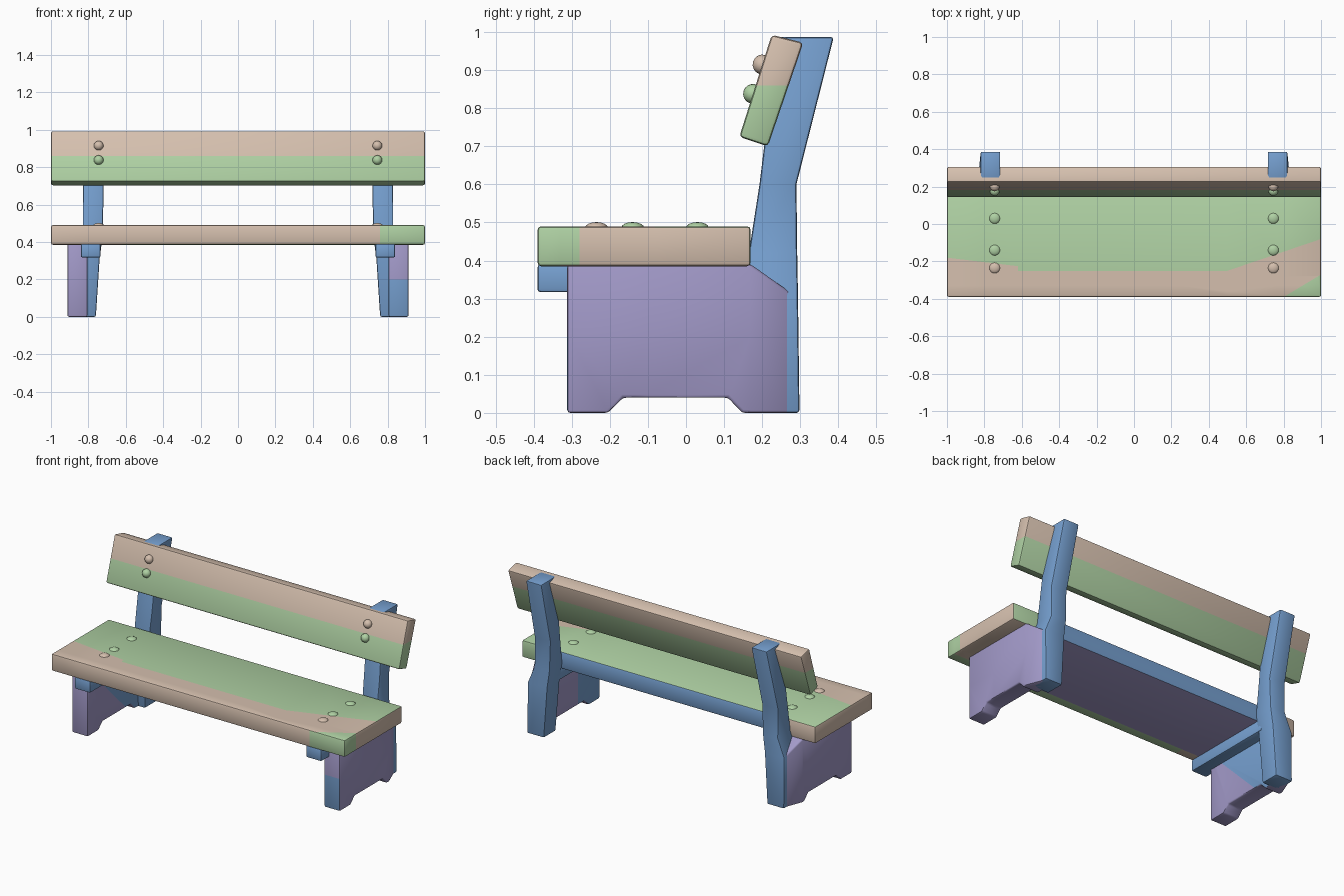
import bpy, bmesh, math
from mathutils import Vector

if "Cube" in bpy.data.objects:
    bpy.data.objects.remove(bpy.data.objects["Cube"])

TAN, GREEN, BLUE, PURPLE = range(4)


def material(name, rgb):
    mat = bpy.data.materials.new(name)
    mat.use_nodes = True
    colour = (*rgb, 1)
    mat.diffuse_color = colour
    mat.node_tree.nodes["Principled BSDF"].inputs["Base Color"].default_value = colour
    return mat


MATS = [material("tan wood", (0.66, 0.52, 0.42)),
        material("pale green", (0.43, 0.64, 0.37)),
        material("blue", (0.18, 0.35, 0.63)),
        material("lilac", (0.36, 0.32, 0.58))]


def cut(bm, co, no):
    geom = bm.verts[:] + bm.edges[:] + bm.faces[:]
    bmesh.ops.bisect_plane(bm, geom=geom, plane_co=co, plane_no=no, dist=1e-5)


def soften(bm, width):
    bm.normal_update()
    edges = [e for e in bm.edges if e.calc_face_angle(0) > math.radians(25)]
    bmesh.ops.bevel(bm, geom=edges, offset=width, segments=2, profile=0.5,
                    affect='EDGES', clamp_overlap=True)


def prism(points, x0, x1):
    """Extrude a (y, z) outline along x."""
    bm = bmesh.new()
    face = bm.faces.new([bm.verts.new((x0, y, z)) for y, z in points])
    ext = bmesh.ops.extrude_face_region(bm, geom=[face])["geom"]
    moved = [v for v in ext if isinstance(v, bmesh.types.BMVert)]
    bmesh.ops.translate(bm, verts=moved, vec=(x1 - x0, 0, 0))
    bmesh.ops.recalc_face_normals(bm, faces=bm.faces[:])
    return bm


def rect(y0, y1, z0, z1):
    return [(y0, z0), (y1, z0), (y1, z1), (y0, z1)]


def finish(bm, name, rule):
    """Colour faces by rule(centre, normal) and make the object."""
    bmesh.ops.recalc_face_normals(bm, faces=bm.faces[:])
    bm.normal_update()
    for f in bm.faces:
        f.material_index = rule(f.calc_center_median(), f.normal)
    mesh = bpy.data.meshes.new(name)
    bm.to_mesh(mesh)
    bm.free()
    for m in MATS:
        mesh.materials.append(m)
    obj = bpy.data.objects.new(name, mesh)
    bpy.context.collection.objects.link(obj)
    bpy.ops.object.select_all(action='DESELECT')
    obj.select_set(True)
    bpy.context.view_layer.objects.active = obj
    bpy.ops.object.shade_smooth_by_angle(angle=math.radians(40))
    return obj


def mirror_x(bm):
    bmesh.ops.scale(bm, vec=(-1, 1, 1), verts=bm.verts[:])


# Seat plank, with painted areas split along straight lines
def seat_rule(c, n):
    if n.y > 0.8:
        return BLUE if abs(c.x) < 0.8 else GREEN if c.x > 0 else TAN
    if n.z < -0.8:
        if abs(c.x) < 0.8 and c.y > -0.33:
            return PURPLE
        return GREEN if c.x > -0.6 and c.y < -0.33 else TAN
    if n.y < -0.6:
        return GREEN if c.x > 0.76 else TAN
    if n.x > 0.6:
        return GREEN if c.y < -0.28 else TAN
    if n.x < -0.6:
        return TAN
    if c.x < -0.62:
        edge = -0.18 - 0.12 * (c.x + 1)
    elif c.x < 0.5:
        edge = -0.25
    else:
        edge = -0.25 + 0.34 * (c.x - 0.5)
    corner = c.y + 0.39 < 0.6 * (c.x - 0.8)
    return GREEN if c.y > edge or corner else TAN


seat = prism(rect(-0.39, 0.17, 0.385, 0.49), -1, 1)
soften(seat, 0.01)
for x in (-0.8, -0.62, 0.5, 0.76, 0.8):
    cut(seat, (x, 0, 0), (1, 0, 0))
for y in (-0.33, -0.28, -0.25):
    cut(seat, (0, y, 0), (0, 1, 0))
for point, slope in (((-1, -0.18, 0), -0.12), ((0.5, -0.25, 0), 0.34),
                     ((0.8, -0.39, 0), 0.6)):
    cut(seat, point, Vector((-slope, 1, 0)).normalized())
finish(seat, "seat_plank", seat_rule)

# Leaning back board, two-tone by height
board = prism([(0.14, 0.725), (0.215, 0.70), (0.308, 0.972), (0.225, 0.993)], -1, 1)
soften(board, 0.01)
cut(board, (0, 0, 0.86), (0, 0, 1))
finish(board, "back_board", lambda c, n: TAN if c.z > 0.86 else GREEN)

# Rear post cross-sections from floor to top: z, y front, y back, x inner, x outer
POST = [(0, 0.18, 0.298, 0.76, 0.875),
        (0.31, 0.17, 0.294, 0.74, 0.875),
        (0.42, 0.165, 0.292, 0.725, 0.83),
        (0.6, 0.193, 0.29, 0.72, 0.83),
        (0.987, 0.24, 0.388, 0.715, 0.82)]


def post_mesh():
    bm = bmesh.new()
    rings = [[bm.verts.new((x, y, z)) for x, y in
              ((x0, y0), (x1, y0), (x1, y1), (x0, y1))]
             for z, y0, y1, x0, x1 in POST]
    for low, high in zip(rings, rings[1:]):
        for i in range(4):
            j = (i + 1) % 4
            bm.faces.new((low[i], low[j], high[j], high[i]))
    bm.faces.new(rings[0])
    bm.faces.new(rings[-1])
    bmesh.ops.recalc_face_normals(bm, faces=bm.faces[:])
    soften(bm, 0.008)
    return bm


# Side panel with arched foot, tapering in towards the rear post
def panel_mesh():
    bm = prism([(-0.312, 0), (-0.205, 0), (-0.165, 0.04), (0.11, 0.04),
                (0.148, 0), (0.283, 0), (0.283, 0.31), (0.17, 0.39),
                (-0.312, 0.39)], 0.805, 0.912)
    cut(bm, (0, 0.17, 0), (0, 1, 0))
    for v in bm.verts:
        if v.co.y > 0.2 and v.co.x > 0.9:
            v.co.x = 0.868
    soften(bm, 0.008)
    return bm


def left_panel_rule(c, n):
    if n.y < -0.6 and c.y < -0.25:
        return BLUE if c.z < 0.2 else PURPLE
    return BLUE if n.x < -0.6 and c.y < -0.1 else PURPLE


def right_panel_rule(c, n):
    return BLUE if n.x > 0.6 and c.y + c.z > 0.1 else PURPLE


for side, flip in (("left", False), ("right", True)):
    post, panel = post_mesh(), panel_mesh()
    beam = prism(rect(-0.39, 0.2, 0.317, 0.39), 0.735, 0.84)
    soften(beam, 0.008)
    if flip:
        for part in (post, panel, beam):
            mirror_x(part)
        cut(panel, (0, 0.1, 0), Vector((0, 1, 1)).normalized())
    else:
        cut(panel, (0, 0, 0.2), (0, 0, 1))
        cut(panel, (0, -0.1, 0), (0, 1, 0))
    finish(post, side + "_rear_post", lambda c, n: BLUE)
    finish(panel, side + "_side_panel", right_panel_rule if flip else left_panel_rule)
    finish(beam, side + "_seat_beam", lambda c, n: BLUE)


# Rounded bolt heads
def bolt(name, at, radius, height, tilt, colour):
    bm = bmesh.new()
    bmesh.ops.create_uvsphere(bm, u_segments=16, v_segments=8, radius=1)
    bmesh.ops.scale(bm, vec=(radius, radius, height), verts=bm.verts[:])
    obj = finish(bm, name, lambda c, n: colour)
    obj.location = at
    obj.rotation_euler.x = tilt


for side, x in (("left", 0.745), ("right", -0.745)):
    for i, (y, colour) in enumerate(((-0.235, TAN), (-0.14, GREEN), (0.03, GREEN))):
        bolt(f"{side}_seat_bolt_{i + 1}", (x, y, 0.486), 0.03, 0.015, 0, colour)
    for name, y, z, colour in (("upper", 0.2, 0.915, TAN), ("lower", 0.175, 0.838, GREEN)):
        bolt(f"{side}_{name}_board_bolt", (x, y, z), 0.026, 0.025,
             math.radians(72), colour)
